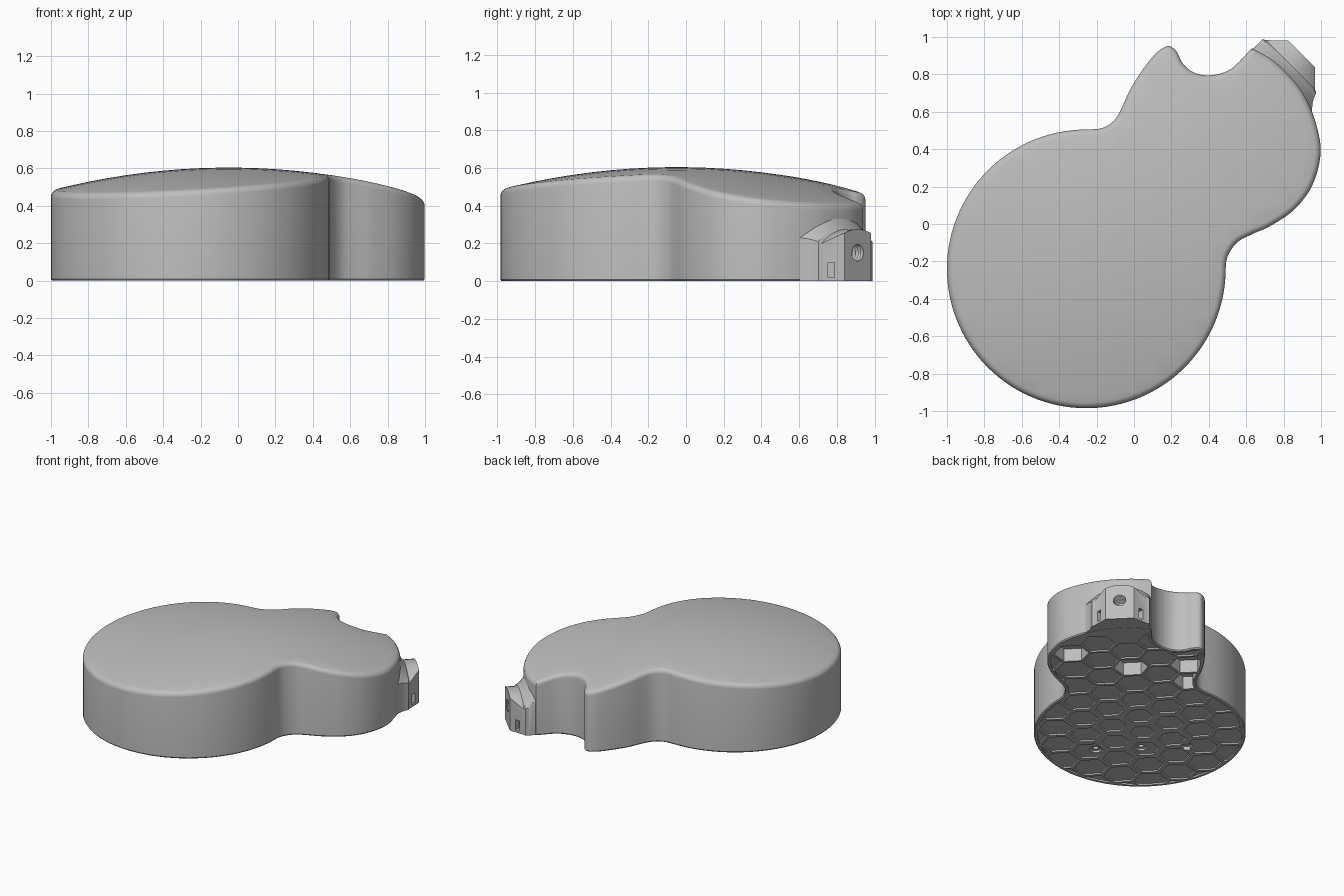
import bpy, bmesh, math
from mathutils import Vector

if "Cube" in bpy.data.objects:
    bpy.data.objects.remove(bpy.data.objects["Cube"])

gray = bpy.data.materials.new("plain_gray")
gray.use_nodes = True
gray.diffuse_color = (0.52, 0.52, 0.52, 1)
gray.node_tree.nodes["Principled BSDF"].inputs["Base Color"].default_value = (0.52, 0.52, 0.52, 1)

ROOT2 = math.sqrt(2)


def diag(u, s, z=0.0):
    """Point in the frame whose s axis runs along the neck."""
    return Vector(((s - u) / ROOT2, (s + u) / ROOT2, z))


def loft(bm, rings):
    """Skin closed rings of equal length and cap both ends."""
    loops = [[bm.verts.new(p) for p in ring] for ring in rings]
    n = len(loops[0])
    for a, b in zip(loops, loops[1:]):
        for i in range(n):
            j = (i + 1) % n
            bm.faces.new((a[i], a[j], b[j], b[i]))
    bm.faces.new(loops[0][::-1])
    bm.faces.new(loops[-1])


def finish(name, bm):
    bmesh.ops.recalc_face_normals(bm, faces=bm.faces)
    mesh = bpy.data.meshes.new(name)
    bm.to_mesh(mesh)
    bm.free()
    mesh.materials.append(gray)
    ob = bpy.data.objects.new(name, mesh)
    bpy.context.collection.objects.link(ob)
    return ob


def activate(ob):
    bpy.ops.object.select_all(action='DESELECT')
    ob.select_set(True)
    bpy.context.view_layer.objects.active = ob


def boolean(ob, cutter, operation='DIFFERENCE'):
    activate(ob)
    mod = ob.modifiers.new("cut", 'BOOLEAN')
    mod.object, mod.operation, mod.solver = cutter, operation, 'EXACT'
    bpy.ops.object.modifier_apply(modifier=mod.name)
    bpy.data.objects.remove(cutter)


def smooth(ob, degrees):
    activate(ob)
    bpy.ops.object.shade_smooth_by_angle(angle=math.radians(degrees))


def spline(pts, steps=5):
    """Catmull-Rom through pts; the first and last only set end tangents."""
    out = []
    for a, b, c, d in zip(pts, pts[1:], pts[2:], pts[3:]):
        for k in range(steps):
            t = k / steps
            out.append(0.5 * (2 * b + (c - a) * t + (2 * a - 5 * b + 4 * c - d) * t * t
                              + (3 * b - a - 3 * c + d) * t ** 3))
    return out


def inset(loop, amount):
    """Move a counter-clockwise loop inward with mitred corners."""
    out = []
    for i, p in enumerate(loop):
        a = (p - loop[i - 1]).normalized()
        b = (loop[(i + 1) % len(loop)] - p).normalized()
        n = Vector((-a.y - b.y, a.x + b.x)).normalized()
        out.append(p + n * amount / max(0.5, n.dot(Vector((-a.y, a.x)))))
    return out


def at_height(loop, z):
    return [Vector((p.x, p.y, z)) for p in loop]


# Outline: round lower bout, waist, upper bout, cutaway and horn
arc = [Vector((-0.255 + 0.745 * math.cos(math.radians(a)), -0.24 + 0.745 * math.sin(math.radians(a))))
       for a in range(90, 360, 3)]
bout = [Vector(p) for p in ((0.498, -0.18), (0.55, -0.10), (0.63, -0.055), (0.73, -0.01), (0.86, 0.08),
                            (0.955, 0.21), (0.998, 0.38), (0.975, 0.53), (0.925, 0.66), (0.86, 0.76),
                            (0.75, 0.87), (0.63, 0.94))]
horn = [Vector(p) for p in ((0.52, 0.83), (0.41, 0.795), (0.32, 0.81), (0.26, 0.86), (0.235, 0.91),
                            (0.21, 0.94), (0.175, 0.95), (0.12, 0.915), (0.05, 0.83), (-0.02, 0.72),
                            (-0.07, 0.61), (-0.11, 0.55), (-0.17, 0.513))]
outline = arc[:-1] + spline(arc[-2:] + bout + [Vector((0.5, 1.0))])
outline += spline([Vector((0.74, 1.05)), bout[-1]] + horn + arc[:2])

# Body with rounded rim, then a gridded top raised into a dome
FILLET, FLAT = 0.03, 0.5
bm = bmesh.new()
rings = [at_height(inset(outline, 0.006), 0), at_height(outline, 0.008)]
for k in range(6):
    a = k / 5 * math.pi / 2
    rings.append(at_height(inset(outline, FILLET * (1 - math.cos(a))), FLAT - FILLET * (1 - math.sin(a))))
loft(bm, rings)
for axis in ((1, 0, 0), (0, 1, 0)):
    for k in range(-9, 10):
        faces = [f for f in bm.faces if f.calc_center_median().z > FLAT - 0.0004]
        geom = set(faces)
        for f in faces:
            geom.update(f.edges)
            geom.update(f.verts)
        bmesh.ops.bisect_plane(bm, geom=list(geom), plane_co=Vector(axis) * k * 0.1, plane_no=axis)
for v in bm.verts:
    if v.co.z > 0.4:
        v.co.z += 0.105 - 0.135 * ((v.co.x + 0.05) ** 2 + (v.co.y + 0.05) ** 2)
body = finish("body", bm)


def prism(bm, u, s, radius, depth, sides=6):
    ring = [diag(u + radius * math.cos(k * math.tau / sides), s + radius * math.sin(k * math.tau / sides))
            for k in range(sides)]
    loft(bm, [at_height(ring, -0.02), at_height(ring, depth)])


# Honeycomb pockets in the underside, a few of them deep
deep_spots = ((0.03, 0.59), (0.33, 0.59), (-0.46, 0.88), (0.43, 0.32))
bm = bmesh.new()
for col in range(-4, 5):
    for row in range(-8, 3):
        u, s = 0.03 + col * 0.2, 0.59 + (row + 0.5 * (col % 2)) * 0.23
        if s > 0.98:
            continue
        deep = any(math.hypot(u - a, s - b) < 0.12 for a, b in deep_spots)
        radius = min(0.122, 0.088 + 0.05 * math.hypot(u, s + 0.3))
        prism(bm, u, s, radius, 0.1 if deep else 0.012)
pockets = finish("pockets", bm)
bm = bmesh.new()
margin = inset(outline, 0.025)
loft(bm, [at_height(margin, -0.01), at_height(margin, 0.2)])
boolean(pockets, finish("pocket_limit", bm), 'INTERSECT')
boolean(body, pockets)

# Three screw recesses under the bridge
for sides, radius, depth in ((6, 0.045, 0.03), (16, 0.02, 0.08)):
    bm = bmesh.new()
    for k in (-1, 0, 1):
        prism(bm, k * 0.32, -0.565, radius, depth, sides)
    boolean(body, finish("screw_recess", bm))
smooth(body, 35)

# Neck heel: arched sections (s, half width, crown height, side height) flaring into the body
sections = ((1.277, 0.10, 0.275, 0.255), (1.193, 0.187, 0.275, 0.20), (1.185, 0.203, 0.282, 0.21),
            (1.168, 0.21, 0.30, 0.215), (1.15, 0.217, 0.33, 0.22), (1.13, 0.23, 0.355, 0.225),
            (1.10, 0.255, 0.365, 0.23), (1.04, 0.26, 0.365, 0.23))
rings = []
for s, half, crown, side in sections:
    ring = [diag(min(0.213, 0.01 + half), s, 0.002)]
    for k in range(17):
        t = 1 - k / 8
        ring.append(diag(min(0.213, 0.01 + half * t), s, crown - (crown - side) * t * t))
    ring.append(diag(0.01 - half, s, 0.002))
    rings.append(ring)
bm = bmesh.new()
loft(bm, rings)
heel = finish("neck_heel", bm)

# Threaded socket in the heel's end face
bm = bmesh.new()
rings = []
for k in range(14):
    r = 0.05 if k % 2 == 0 else 0.041
    rings.append([diag(0.01 + r * math.cos(a * math.tau / 24), 1.29 - k * 0.01, 0.15 + r * math.sin(a * math.tau / 24))
                  for a in range(24)])
loft(bm, rings)
boolean(heel, finish("socket", bm))

# Slots in the two angled heel sides
for side in (1, -1):
    bm = bmesh.new()
    bmesh.ops.create_cube(bm, size=1)
    for v in bm.verts:
        across, along = 0.97 + v.co.x * 0.08, 0.77 + v.co.y * 0.035
        v.co = Vector((across, along, 0.06 + v.co.z * 0.08) if side > 0 else
                      (along - 0.01, across + 0.01, 0.06 + v.co.z * 0.08))
    boolean(heel, finish("slot", bm))
smooth(heel, 28)
